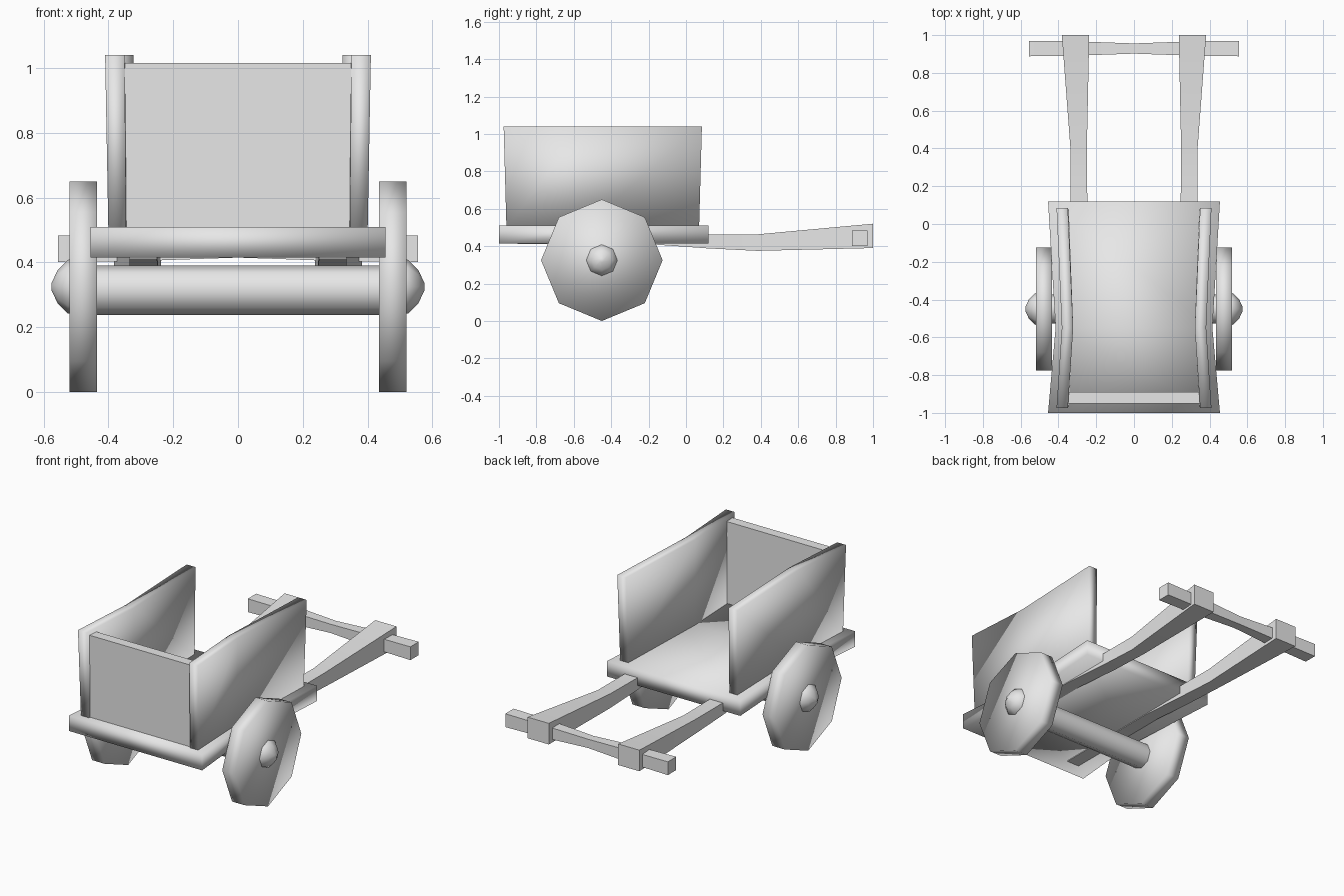
import bpy, bmesh, math

cube = bpy.data.objects.get("Cube")
if cube:
    bpy.data.objects.remove(cube, do_unlink=True)

grey = bpy.data.materials.new("plain grey")
grey.use_nodes = True
grey.diffuse_color = (0.8, 0.8, 0.8, 1)
grey.node_tree.nodes["Principled BSDF"].inputs["Base Color"].default_value = (0.8, 0.8, 0.8, 1)


def loft(name, rings, soft=True):
    """Skin a row of closed rings and cap both ends."""
    bm = bmesh.new()
    rows = [[bm.verts.new(p) for p in ring] for ring in rings]
    n = len(rows[0])
    for a, b in zip(rows, rows[1:]):
        for i in range(n):
            j = (i + 1) % n
            bm.faces.new((a[i], a[j], b[j], b[i]))
    bm.faces.new(rows[0])
    bm.faces.new(rows[-1])
    bmesh.ops.recalc_face_normals(bm, faces=bm.faces)
    mesh = bpy.data.meshes.new(name)
    bm.to_mesh(mesh)
    bm.free()
    mesh.materials.append(grey)
    ob = bpy.data.objects.new(name, mesh)
    bpy.context.collection.objects.link(ob)
    bpy.ops.object.select_all(action="DESELECT")
    ob.select_set(True)
    bpy.context.view_layer.objects.active = ob
    if soft:
        bpy.ops.object.shade_smooth()
    else:
        bpy.ops.object.shade_smooth_by_angle(angle=math.radians(50))
    return ob


def rect_y(y, x0, x1, z0, z1):
    return [(x0, y, z0), (x1, y, z0), (x1, y, z1), (x0, y, z1)]


def rect_x(x, y0, y1, z0, z1):
    return [(x, y0, z0), (x, y1, z0), (x, y1, z1), (x, y0, z1)]


def octagon(x, r, z):
    return [(x, -0.45 + r * math.sin(k * math.pi / 4), z + r * math.cos(k * math.pi / 4))
            for k in range(8)]


# Cart bed, pinched at the wheels
loft("bed", [rect_y(y, -w, w, 0.415, 0.51)
             for y, w in ((-1, 0.455), (-0.55, 0.415), (0.12, 0.455))])

# Front board
loft("front_board", [rect_x(x, -0.95, -0.89, 0.5, 1.015) for x in (-0.35, 0.35)], soft=False)

# Axle
loft("axle", [octagon(x, 0.077, 0.314) for x in (-0.45, 0, 0.45)], soft=False)

# Crossbar, thinner in the middle
bar = []
for x, h in ((-0.555, 0.041), (-0.31, 0.038), (0, 0.027), (0.31, 0.038), (0.555, 0.041)):
    bar.append(rect_x(x, 0.929 - h, 0.929 + h, 0.442 - h, 0.442 + h))
loft("crossbar", bar, soft=False)

for side, s in (("left", 1), ("right", -1)):
    # Side board, bowed inward and slightly wider at the top
    board = []
    for y, y_top, low, top in ((-0.96, -0.975, 0.345, 0.35),
                               (-0.55, -0.55, 0.325, 0.322),
                               (0.07, 0.085, 0.345, 0.35)):
        board.append([(s * low, y, 0.5), (s * (low + 0.055), y, 0.5),
                      (s * (top + 0.06), y_top, 1.04), (s * top, y_top, 1.04)])
    loft(side + "_side_board", board)

    # Pull shaft, flared toward the grip
    loft(side + "_shaft", [rect_y(y, s * x0, s * x1, z0, z1) for y, x0, x1, z0, z1 in (
        (-0.9, 0.25, 0.335, 0.411, 0.47),
        (-0.2, 0.25, 0.335, 0.411, 0.47),
        (0.12, 0.247, 0.335, 0.388, 0.463),
        (0.38, 0.25, 0.335, 0.375, 0.463),
        (1.0, 0.237, 0.382, 0.39, 0.52))], soft=False)

    # Eight-sided wheel and its domed hub
    loft(side + "_wheel", [octagon(s * x, 0.325, 0.325) for x in (0.435, 0.52)])
    loft(side + "_hub", [octagon(s * x, r, 0.325) for x, r in (
        (0.5, 0.085), (0.525, 0.083), (0.556, 0.052), (0.575, 0.012))])
